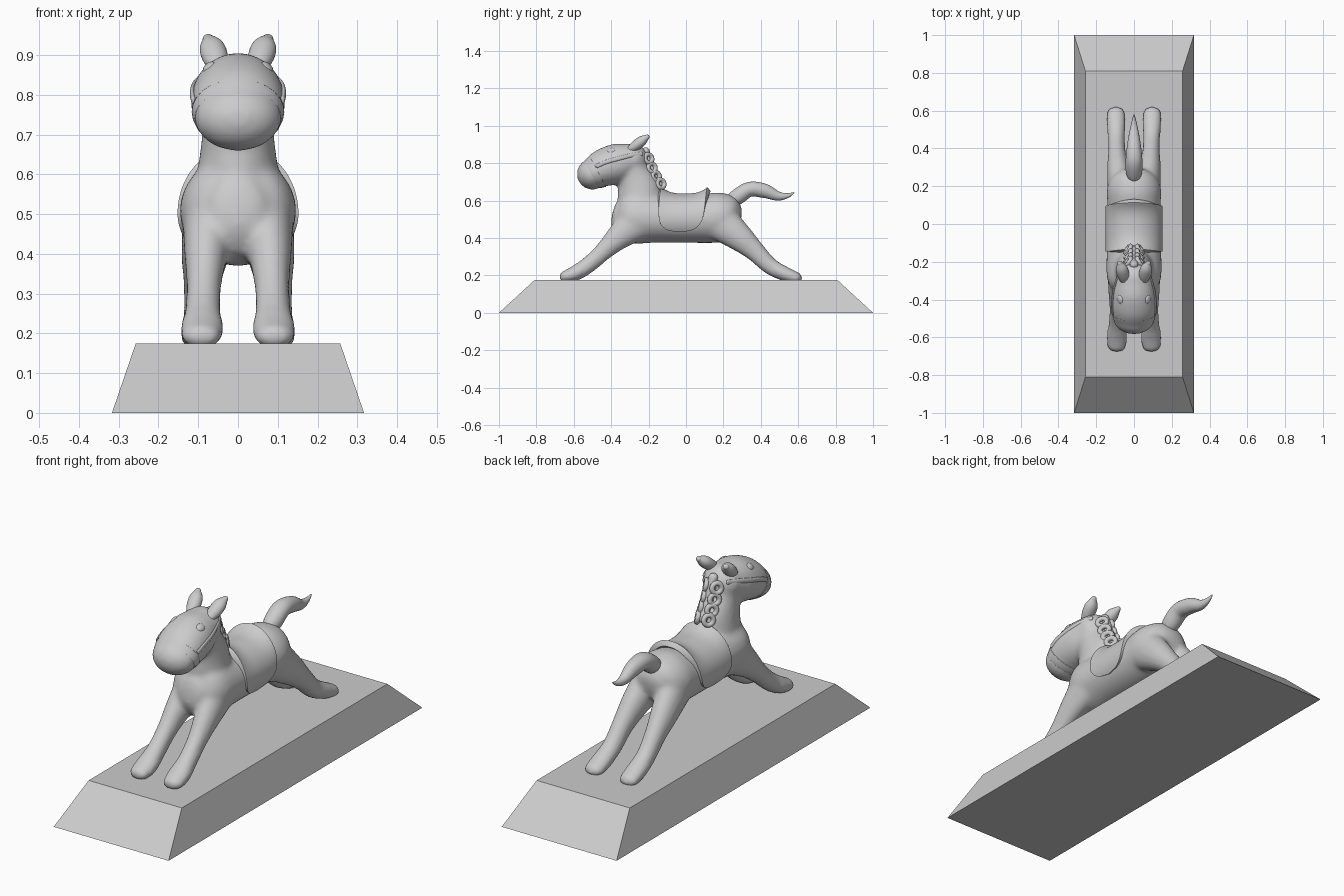
import bpy, bmesh, math
from mathutils import Vector

if "Cube" in bpy.data.objects:
    bpy.data.objects.remove(bpy.data.objects["Cube"])


def spline(pts, n=6):
    """Catmull-Rom resampling of (x, y, z, half width, half height) rows."""
    p = [pts[0]] + list(pts) + [pts[-1]]
    out = []
    for i in range(1, len(p) - 2):
        for k in range(n):
            t = k / n
            out.append([0.5 * (2 * b + (c - a) * t + (2*a - 5*b + 4*c - d) * t*t
                               + (3*b - a - 3*c + d) * t**3)
                        for a, b, c, d in zip(p[i-1], p[i], p[i+1], p[i+2])])
    return out + [list(pts[-1])]


def loft(bm, pts, cap=1.0, sides=28):
    """Elliptical tube along a path with domed ends."""
    rows = spline(pts)
    cen = [Vector(r[:3]) for r in rows]
    frames = []
    for i, r in enumerate(rows):
        t = (cen[min(i + 1, len(cen) - 1)] - cen[max(i - 1, 0)]).normalized()
        frames.append((cen[i], t, max(r[3], .001), max(r[4], .001)))
    domes = [0.3, 0.6, 0.9, 1.2, 1.5] if cap else []

    def dome(f, sign):
        c, t, a, b = f
        return [(c + t * sign * cap * min(a, b) * math.sin(q), t, a * math.cos(q), b * math.cos(q))
                for q in domes]

    frames = dome(frames[0], -1)[::-1] + frames + dome(frames[-1], 1)
    rings = []
    for c, t, a, b in frames:
        u = (Vector((1, 0, 0)) - t * t.x).normalized()
        v = t.cross(u)
        rings.append([bm.verts.new(c + u * a * math.cos(w) + v * b * math.sin(w))
                      for w in (2 * math.pi * k / sides for k in range(sides))])
    for r, s in zip(rings, rings[1:]):
        for k in range(sides):
            j = (k + 1) % sides
            bm.faces.new((r[k], r[j], s[j], s[k]))
    bm.faces.new(rings[0][::-1])
    bm.faces.new(rings[-1])


def finish(bm, name, smooth=True):
    bmesh.ops.recalc_face_normals(bm, faces=bm.faces)
    me = bpy.data.meshes.new(name)
    bm.to_mesh(me)
    bm.free()
    for p in me.polygons:
        p.use_smooth = smooth
    ob = bpy.data.objects.new(name, me)
    bpy.context.collection.objects.link(ob)
    return ob


def tube(name, pts, cap=1.0):
    bm = bmesh.new()
    loft(bm, pts, cap)
    return finish(bm, name)


def mid(rows):
    return [(0, *r) for r in rows]


# Tapered plinth
bm = bmesh.new()
bmesh.ops.create_cube(bm, size=2)
for v in bm.verts:
    v.co = (v.co.x * .257, v.co.y * .81, .175) if v.co.z > 0 else (v.co.x * .317, v.co.y, 0)
finish(bm, "plinth", False)

# Horse body: torso, neck, head and legs fused into one smooth skin
bm = bmesh.new()
loft(bm, mid([(-.375, .52, .07, .08), (-.345, .515, .115, .12), (-.28, .51, .144, .14),
              (-.15, .505, .145, .13), (0, .498, .14, .124), (.1, .503, .141, .13),
              (.18, .51, .144, .134), (.24, .515, .125, .115), (.275, .51, .08, .07)]), .3)
loft(bm, mid([(-.24, .56, .11, .125), (-.25, .66, .095, .118),
              (-.275, .74, .087, .095), (-.29, .80, .087, .08)]))
head = [(-.50, .742, .11, .084), (-.44, .775, .119, .102), (-.36, .80, .114, .107),
        (-.29, .82, .097, .087)]
loft(bm, mid(head))
for s in (1, -1):
    loft(bm, [(s*.07, -.27, .48, .07, .10), (s*.08, -.36, .405, .056, .07),
              (s*.085, -.44, .33, .045, .05), (s*.088, -.52, .258, .045, .045),
              (s*.09, -.59, .213, .055, .042), (s*.092, -.647, .193, .05, .032)])
    loft(bm, [(s*.07, .19, .48, .07, .10), (s*.083, .29, .40, .06, .075),
              (s*.09, .37, .328, .048, .055), (s*.093, .45, .25, .045, .046),
              (s*.095, .53, .208, .05, .04), (s*.096, .59, .187, .048, .032)])
body = finish(bm, "horse_body")
rm = body.modifiers.new("fuse", 'REMESH')
rm.mode = 'VOXEL'
rm.voxel_size = .01
rm.use_smooth_shade = True
sm = body.modifiers.new("soften", 'SMOOTH')
sm.factor, sm.iterations = .5, 15

# Tail
tube("tail", mid([(.22, .59, .02, .025), (.27, .617, .042, .042), (.34, .66, .044, .04),
                  (.42, .652, .036, .038), (.49, .625, .024, .025), (.54, .626, .013, .014),
                  (.575, .641, .004, .004)]))

# Bridle noseband
tube("noseband", mid([(-.503, .741, .109, .083), (-.487, .749, .1135, .0895),
                      (-.472, .757, .1165, .094)]), 0)

# Paired details: ears, eyes, bridle straps
for s, side in ((1, "left"), (-1, "right")):
    tube(side + "_ear", [(s*.05, -.305, .868, .02, .018), (s*.057, -.27, .893, .032, .027),
                         (s*.066, -.235, .92, .031, .027), (s*.075, -.208, .94, .014, .013)])
    tube(side + "_cheek_strap", [(s*.112, -.475, .785, .006, .011), (s*.115, -.43, .805, .006, .011),
                                 (s*.109, -.36, .825, .006, .011), (s*.09, -.29, .842, .006, .011),
                                 (s*.065, -.235, .85, .006, .011)])
    bpy.ops.mesh.primitive_uv_sphere_add(segments=20, ring_count=12, radius=1,
                                         location=(s*.072, -.40, .867), rotation=(.2, s*.75, 0))
    eye = bpy.context.object
    eye.name = side + "_eye"
    eye.scale = (.02, .025, .012)
    bpy.ops.object.shade_smooth()

# Braided mane: a core with pairs of loops down the neck
crest = [(-.215, .865), (-.20, .825), (-.182, .775), (-.16, .73), (-.135, .69)]
tube("mane_core", [(0, y, z, .022, .02) for y, z in crest])
for i, (y, z) in enumerate(crest[1:]):
    for s in (1, -1):
        bpy.ops.mesh.primitive_torus_add(major_radius=.023, minor_radius=.012,
                                         major_segments=20, minor_segments=10,
                                         location=(s * .03, y, z))
        knot = bpy.context.object
        knot.name = "mane_loop"
        knot.rotation_euler = Vector((s * .8, .55, .2)).to_track_quat('Z', 'Y').to_euler()
        bpy.ops.object.shade_smooth()

# Saddle: curved sheet draped over the back, raised at front and rear
bm = bmesh.new()
U, V = 24, 64
grid = []
for j in range(V + 1):
    t = -1 + 2 * j / V
    a = abs(t)
    phi = t * 2.12
    taper = max(1 - a ** 7, 0) ** .5
    front, rear = -.13 - .03 * a, .115 - .025 * a
    row = []
    for i in range(U + 1):
        k = -1 + 2 * i / U
        y = (front + rear) / 2 + k * (rear - front) / 2 * max(taper, .04)
        h = .136 + .034 * abs(k) ** 3 if math.cos(phi) > 0 else .136
        row.append(bm.verts.new((.152 * math.sin(phi), y, .502 + h * math.cos(phi))))
    grid.append(row)
for r, q in zip(grid, grid[1:]):
    for i in range(U):
        bm.faces.new((r[i], r[i+1], q[i+1], q[i]))
saddle = finish(bm, "saddle")
up = max(saddle.data.polygons, key=lambda p: p.center.z).normal.z
thick = saddle.modifiers.new("padding", 'SOLIDIFY')
thick.thickness = .028
thick.offset = -1 if up > 0 else 1
bev = saddle.modifiers.new("soft_edge", 'BEVEL')
bev.width, bev.segments = .006, 3
bev.limit_method, bev.angle_limit = 'ANGLE', math.radians(50)
